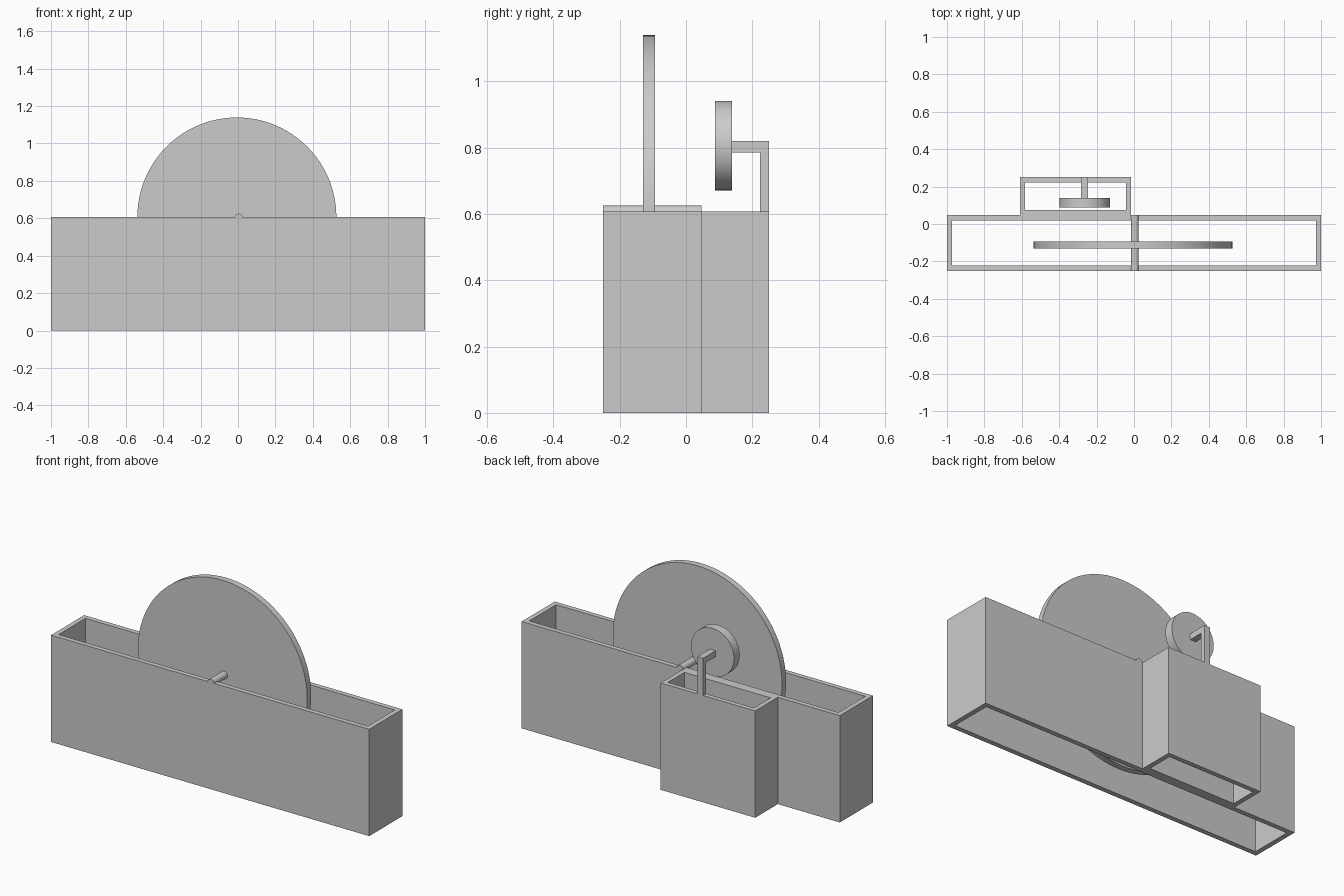
import bpy
import bmesh
import math
from mathutils import Matrix, Vector

cube = bpy.data.objects.get("Cube")
if cube:
    bpy.data.objects.remove(cube, do_unlink=True)

grey = bpy.data.materials.new("plain grey")
grey.use_nodes = True
colour = (0.6, 0.6, 0.6, 1)
grey.diffuse_color = colour
grey.node_tree.nodes["Principled BSDF"].inputs["Base Color"].default_value = colour


def finish(name, bm):
    bmesh.ops.recalc_face_normals(bm, faces=bm.faces)
    mesh = bpy.data.meshes.new(name)
    bm.to_mesh(mesh)
    bm.free()
    mesh.materials.append(grey)
    obj = bpy.data.objects.new(name, mesh)
    bpy.context.collection.objects.link(obj)
    return obj


def frame(name, x0, x1, y0, y1, height, wall):
    """Rectangular tube, open at top and bottom."""
    bm = bmesh.new()

    def ring(inset, z):
        a, b, c, d = x0 + inset, x1 - inset, y0 + inset, y1 - inset
        return [bm.verts.new((x, y, z)) for x, y in ((a, c), (b, c), (b, d), (a, d))]

    rings = [ring(0, 0), ring(0, height), ring(wall, height), ring(wall, 0)]
    for lower, upper in zip(rings, rings[1:] + rings[:1]):
        for i in range(4):
            j = (i + 1) % 4
            bm.faces.new((lower[i], lower[j], upper[j], upper[i]))
    return finish(name, bm)


def disc(name, x, z, radius, y0, y1, sides):
    """Cylinder lying along the y axis."""
    bm = bmesh.new()
    place = Matrix.Translation((x, (y0 + y1) / 2, z)) @ Matrix.Rotation(math.pi / 2, 4, "X")
    bmesh.ops.create_cone(bm, cap_ends=True, segments=sides, radius1=radius,
                          radius2=radius, depth=y1 - y0, matrix=place)
    obj = finish(name, bm)
    bpy.ops.object.select_all(action="DESELECT")
    obj.select_set(True)
    bpy.context.view_layer.objects.active = obj
    bpy.ops.object.shade_smooth_by_angle(angle=math.radians(30))
    return obj


def bracket(name, x0, x1, profile):
    """Side profile in y and z, extruded across x."""
    bm = bmesh.new()
    face = bm.faces.new([bm.verts.new((x0, y, z)) for y, z in profile])
    new = bmesh.ops.extrude_face_region(bm, geom=[face])["geom"]
    moved = [v for v in new if isinstance(v, bmesh.types.BMVert)]
    bmesh.ops.translate(bm, verts=moved, vec=Vector((x1 - x0, 0, 0)))
    return finish(name, bm)


# Two open housings, joined back to back
frame("main_housing", -1, 1, -0.25, 0.047, 0.607, 0.028)
frame("rear_housing", -0.61, -0.015, 0.047, 0.25, 0.607, 0.027)

# Large wheel on its axle, half sunk in the main housing
disc("large_wheel", -0.006, 0.607, 0.532, -0.13, -0.094, 96)
disc("axle", 0.004, 0.604, 0.021, -0.25, 0.047, 32)

# Small wheel held by an angled bracket on the rear wall
disc("small_wheel", -0.264, 0.806, 0.135, 0.088, 0.139, 64)
bracket("wheel_bracket", -0.283, -0.247,
        [(0.25, 0.607), (0.25, 0.819), (0.139, 0.819),
         (0.139, 0.785), (0.223, 0.785), (0.223, 0.607)])
